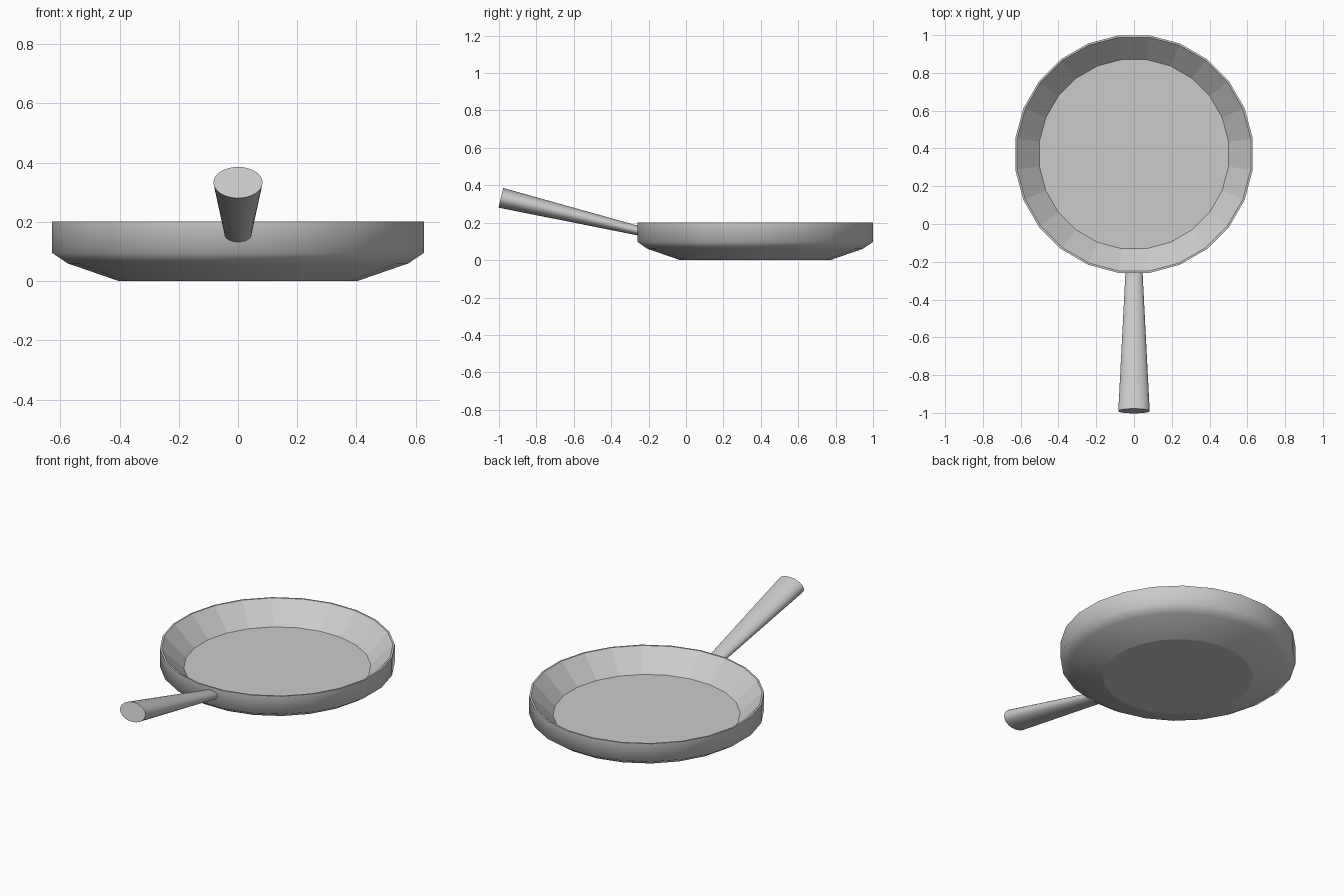
import bpy, bmesh, math
from mathutils import Matrix, Vector

if "Cube" in bpy.data.objects:
    bpy.data.objects.remove(bpy.data.objects["Cube"])


def finish(name, bm):
    bmesh.ops.recalc_face_normals(bm, faces=bm.faces)
    mesh = bpy.data.meshes.new(name)
    bm.to_mesh(mesh)
    bm.free()
    obj = bpy.data.objects.new(name, mesh)
    bpy.context.collection.objects.link(obj)
    return obj


def loft(bm, rings, smooth):
    """Capped skin over rings (lists of points); smooth flags each band."""
    vs = [[bm.verts.new(p) for p in ring] for ring in rings]
    n = len(vs[0])
    for a, b, s in zip(vs, vs[1:], smooth):
        for i in range(n):
            j = (i + 1) % n
            bm.faces.new((a[i], a[j], b[j], b[i])).smooth = s
            if not s:  # keep the flat facets crisp
                for p, q in ((a[i], a[j]), (b[i], b[j])):
                    bm.edges.get((p, q)).smooth = False
    for ring in (vs[0], vs[-1]):
        bm.faces.new(ring)
        for i in range(n):
            bm.edges.get((ring[i], ring[i - 1])).smooth = False


def ellipse(n, rx, ry, z, phase=0.0):
    return [Vector((rx * math.cos(2 * math.pi * (i + phase) / n),
                    ry * math.sin(2 * math.pi * (i + phase) / n), z))
            for i in range(n)]


# Pan bowl: outside from base to rim, then the faceted inside to the floor
profile = [(0.405, 0), (0.58, 0.06), (0.634, 0.096), (0.634, 0.202),
           (0.624, 0.202), (0.505, 0.085)]
bm = bmesh.new()
loft(bm, [ellipse(24, r, r, z, 0.5) for r, z in profile],
     [True, True, True, False, False])
pan = finish("pan_bowl", bm)
pan.location = (0, 0.37, 0)

# Tapered oval handle rising away from the bowl
root, tip = Vector((0, -0.25, 0.156)), Vector((0, -0.99, 0.333))
axis = tip - root
y_dir = axis.normalized().cross(Vector((1, 0, 0)))
frame = Matrix((Vector((1, 0, 0)), y_dir, axis.normalized())).transposed().to_4x4()
bm = bmesh.new()
loft(bm, [ellipse(32, 0.045, 0.025, 0), ellipse(32, 0.083, 0.054, axis.length)],
     [True])
bmesh.ops.transform(bm, matrix=Matrix.Translation(root) @ frame, verts=bm.verts)
finish("handle", bm)
